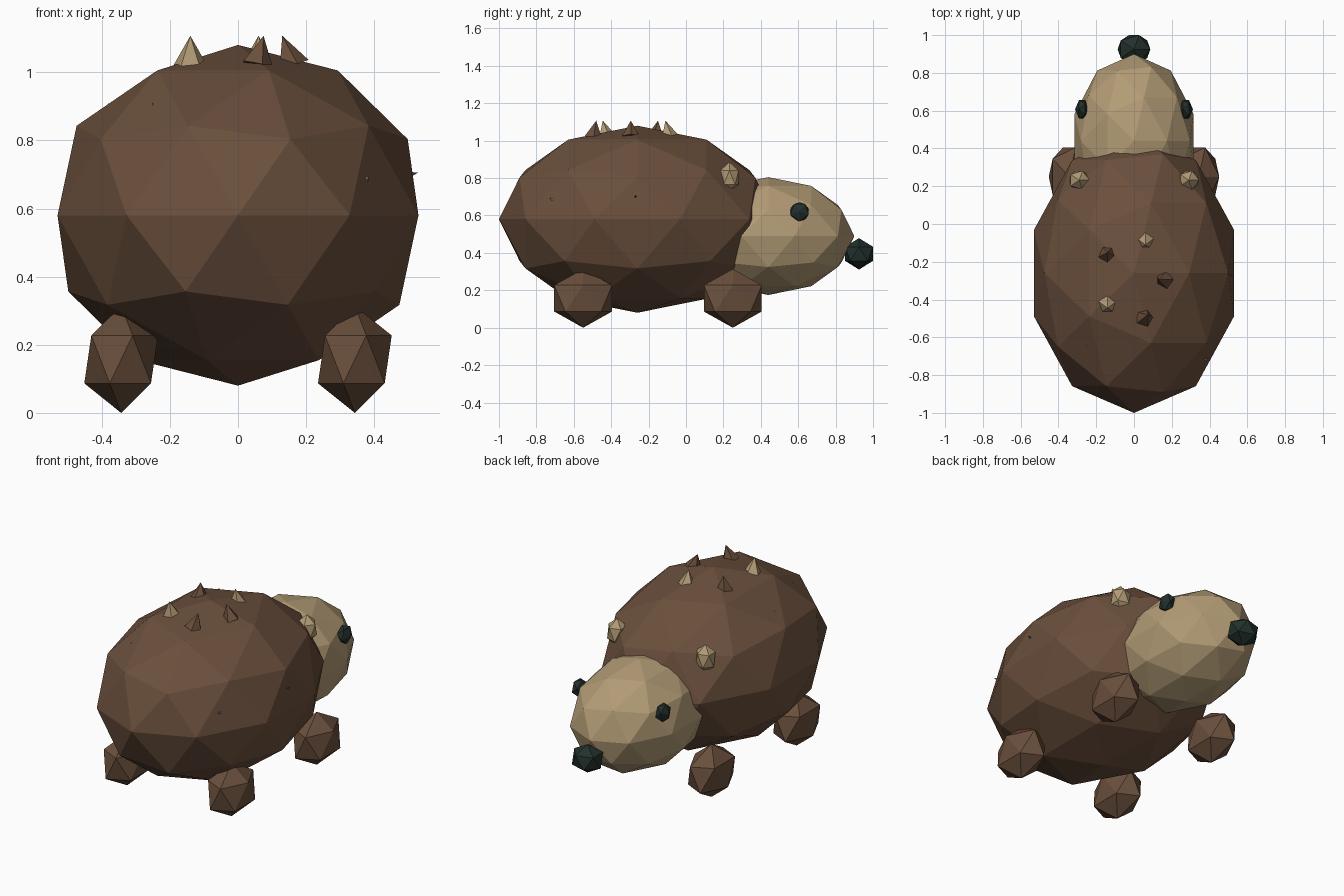
import bpy, math
from mathutils import Vector

if "Cube" in bpy.data.objects:
    bpy.data.objects.remove(bpy.data.objects["Cube"])


def material(name, rgb):
    """Flat material from 0-255 display values, stored as linear."""
    m = bpy.data.materials.new(name)
    lin = [((c / 255 + 0.055) / 1.055) ** 2.4 for c in rgb]
    m.diffuse_color = (*lin, 1)
    m.use_nodes = True
    m.node_tree.nodes["Principled BSDF"].inputs["Base Color"].default_value = m.diffuse_color
    return m


BROWN = material("brown fur", (106, 79, 60))
TAN = material("tan fur", (178, 155, 117))
DARK = material("dark green black", (34, 48, 43))


def ball(name, loc, radii, mat, subdivisions=1, rot=(0, 0, 0)):
    """Faceted ellipsoid."""
    bpy.ops.mesh.primitive_ico_sphere_add(subdivisions=subdivisions, radius=1,
                                          location=loc, rotation=rot)
    ob = bpy.context.object
    ob.name = name
    ob.scale = radii
    ob.data.materials.append(mat)
    return ob


def spike(name, base, tip, radius, mat):
    """Five-sided spine pointing from base to tip."""
    base, tip = Vector(base), Vector(tip)
    axis = tip - base
    bpy.ops.mesh.primitive_cone_add(vertices=5, radius1=radius, radius2=0,
                                    depth=axis.length, location=(base + tip) / 2)
    ob = bpy.context.object
    ob.name = name
    ob.rotation_euler = axis.to_track_quat('Z', 'Y').to_euler()
    ob.data.materials.append(mat)


# Body, head and nose
ball("body", (0, -0.26, 0.58), (0.557, 0.74, 0.5), BROWN, 2)
ball("head", (0, 0.44, 0.49), (0.331, 0.46, 0.315), TAN, 2)
ball("nose", (0, 0.925, 0.395), (0.097, 0.088, 0.084), DARK)

# Paired parts
for side, s in (("right", 1), ("left", -1)):
    ball(side + "_eye", (0.275 * s, 0.607, 0.62), (0.057, 0.057, 0.037), DARK,
         rot=(0, math.radians(90 * s), 0))
    ball(side + "_ear", (0.29 * s, 0.232, 0.803), (0.062, 0.058, 0.083), TAN)
    for end, y in (("front", 0.25), ("back", -0.55)):
        ball(end + "_" + side + "_foot", (0.343 * s, y, 0.157), (0.121, 0.182, 0.157), BROWN)

# Spines along the top of the back
for i, (x, y, dx, dy, mat) in enumerate([
        (0.06, -0.09, 0.0, -0.02, TAN), (-0.14, -0.16, 0.0, 0.01, BROWN),
        (0.16, -0.295, -0.03, 0.0, BROWN), (-0.14, -0.425, 0.0, -0.02, TAN),
        (0.055, -0.495, 0.02, 0.015, BROWN)]):
    spike(f"back_spine_{i + 1}", (x, y, 1.02), (x + dx, y + dy, 1.107), 0.05, mat)

# Spines whose tips barely break through the sides
for i, (base, tip, mat) in enumerate([
        ((0.45, -0.27, 0.685), (0.528, -0.27, 0.705), BROWN),
        ((0.35, -0.67, 0.66), (0.385, -0.73, 0.695), TAN),
        ((-0.25, -0.61, 0.83), (-0.25, -0.645, 0.91), TAN),
        ((-0.36, -0.29, 0.83), (-0.382, -0.29, 0.91), BROWN)]):
    spike(f"side_spine_{i + 1}", base, tip, 0.03, mat)
